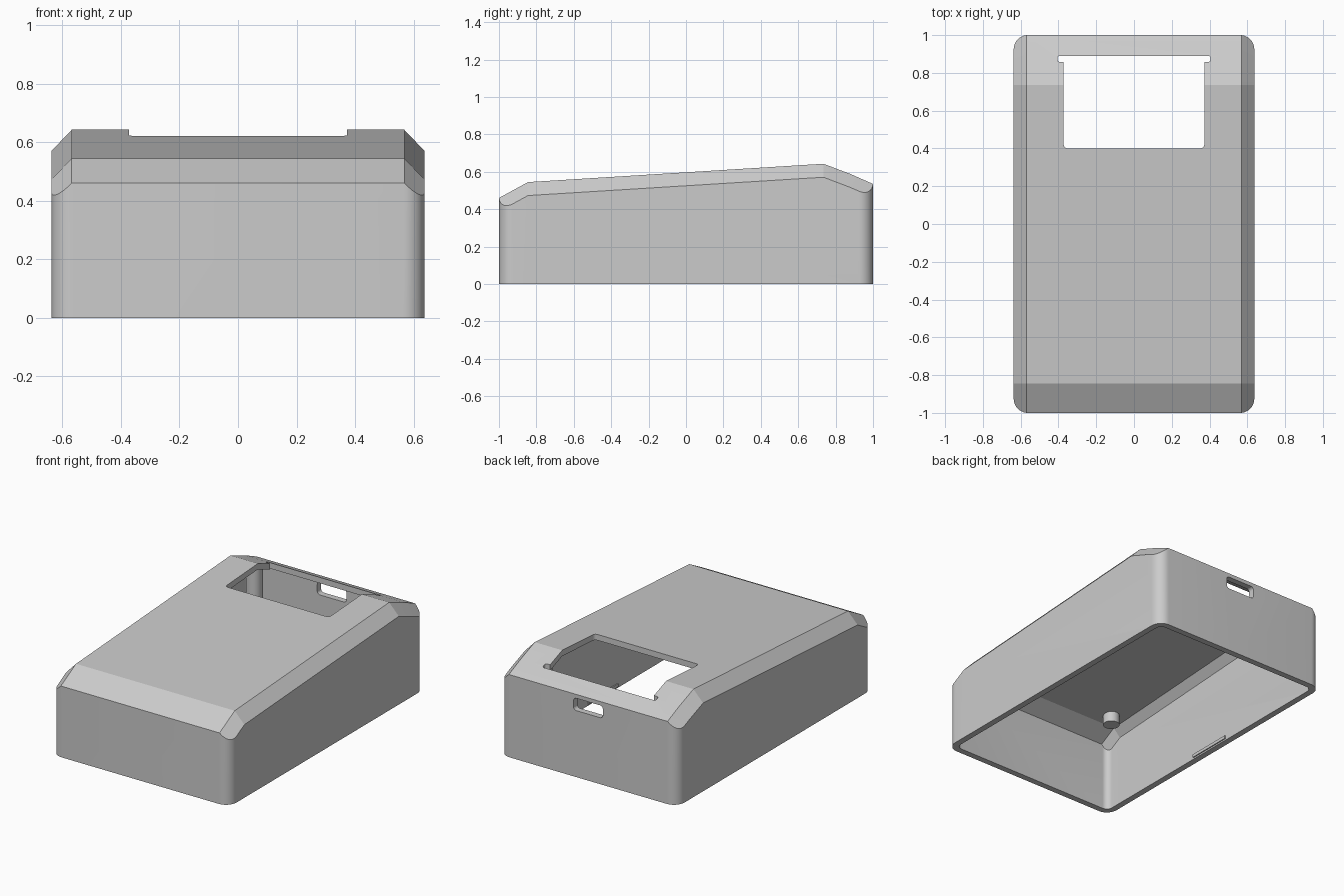
import bpy, bmesh, math

cube = bpy.data.objects.get("Cube")
if cube:
    bpy.data.objects.remove(cube, do_unlink=True)

grey = bpy.data.materials.new("plain_grey")
grey.use_nodes = True
colour = (0.6, 0.6, 0.6, 1)
grey.diffuse_color = colour
grey.node_tree.nodes["Principled BSDF"].inputs["Base Color"].default_value = colour


def loft(name, rings):
    """Solid through equal-length rings of points, capped at both ends."""
    bm = bmesh.new()
    loops = [[bm.verts.new(p) for p in ring] for ring in rings]
    n = len(loops[0])
    for a, b in zip(loops, loops[1:]):
        for i in range(n):
            j = (i + 1) % n
            bm.faces.new((a[i], a[j], b[j], b[i]))
    bm.faces.new(loops[0])
    bm.faces.new(loops[-1])
    bmesh.ops.recalc_face_normals(bm, faces=bm.faces)
    mesh = bpy.data.meshes.new(name)
    bm.to_mesh(mesh)
    bm.free()
    mesh.materials.append(grey)
    obj = bpy.data.objects.new(name, mesh)
    bpy.context.collection.objects.link(obj)
    return obj


def rounded(u0, u1, v0, v1, r, steps=10):
    """Outline of a rectangle with rounded corners."""
    corners = [(u1 - r, v1 - r), (u0 + r, v1 - r), (u0 + r, v0 + r), (u1 - r, v0 + r)]
    pts = []
    for k, (u, v) in enumerate(corners):
        for s in range(steps + 1):
            a = math.pi / 2 * (k + s / steps)
            pts.append((u + r * math.cos(a), v + r * math.sin(a)))
    return pts


def upright(name, outline, z0, z1):
    return loft(name, [[(x, y, z) for x, y in outline] for z in (z0, z1)])


def boolean(obj, cutter, operation):
    mod = obj.modifiers.new(operation.title(), "BOOLEAN")
    mod.object, mod.operation, mod.solver = cutter, operation, "EXACT"
    bpy.context.view_layer.objects.active = obj
    bpy.ops.object.modifier_apply(modifier=mod.name)
    bpy.data.objects.remove(cutter, do_unlink=True)


# Roof line from front to back, overshooting the end walls
ROOF = [(-1.1, 0.406), (-0.845, 0.545), (0.735, 0.643), (0.88, 0.588), (1.1, 0.491)]


def block(name, half_x, half_y, shoulder, drop, chamfer, floor, radius):
    """Sloped, side-chamfered block trimmed to a rounded footprint."""
    rings = []
    for y, z in ROOF:
        z -= drop
        w = half_x + 0.1
        low = z - chamfer - 0.1 * chamfer / (half_x - shoulder)
        rings.append([(-w, y, floor), (w, y, floor), (w, y, low),
                      (shoulder, y, z), (-shoulder, y, z), (-w, y, low)])
    obj = loft(name, rings)
    plan = rounded(-half_x, half_x, -half_y, half_y, radius)
    boolean(obj, upright("footprint", plan, floor - 0.1 if floor else 0, 1), "INTERSECT")
    return obj


# Hollow shell, open underneath
shell = block("case_shell", 0.637, 1.0, 0.568, 0, 0.072, 0, 0.075)
cavity = block("cavity", 0.597, 0.96, 0.55, 0.038, 0.05, -0.1, 0.04)
boolean(shell, cavity, "DIFFERENCE")

# Display window with its wider rear slot, and the port in the back wall
window = upright("window", rounded(-0.372, 0.372, 0.4, 0.89, 0.02, 5), 0.45, 0.9)
boolean(shell, window, "DIFFERENCE")
slot = upright("rear_slot", rounded(-0.405, 0.405, 0.858, 0.89, 0.012, 5), 0.45, 0.9)
boolean(shell, slot, "DIFFERENCE")
outline = rounded(-0.105, 0.105, 0.43, 0.51, 0.02, 5)
port = loft("port", [[(x, y, z) for x, z in outline] for y in (0.93, 1.1)])
boolean(shell, port, "DIFFERENCE")


def smooth(obj):
    bpy.ops.object.select_all(action="DESELECT")
    obj.select_set(True)
    bpy.context.view_layer.objects.active = obj
    bpy.ops.object.shade_smooth_by_angle(angle=math.radians(15))


smooth(shell)

# Mounting posts under the roof and snap ridges near the rim
for side, sx in (("left", 1), ("right", -1)):
    for end, y, z0, z1 in (("front", -0.75, 0.45, 0.53), ("rear", 0.81, 0.33, 0.59)):
        x = 0.45 * sx
        ring = rounded(x - 0.05, x + 0.05, y - 0.05, y + 0.05, 0.05, 8)[:]
        ring = [p for i, p in enumerate(ring) if i % 9 != 8]
        smooth(upright(f"{end}_{side}_post", ring, z0, z1))
    xs = sorted((0.59 * sx, 0.605 * sx))
    ridge = [(xs[0], -0.15), (xs[1], -0.15), (xs[1], 0.15), (xs[0], 0.15)]
    upright(f"{side}_snap_ridge", ridge, 0.01, 0.03)
